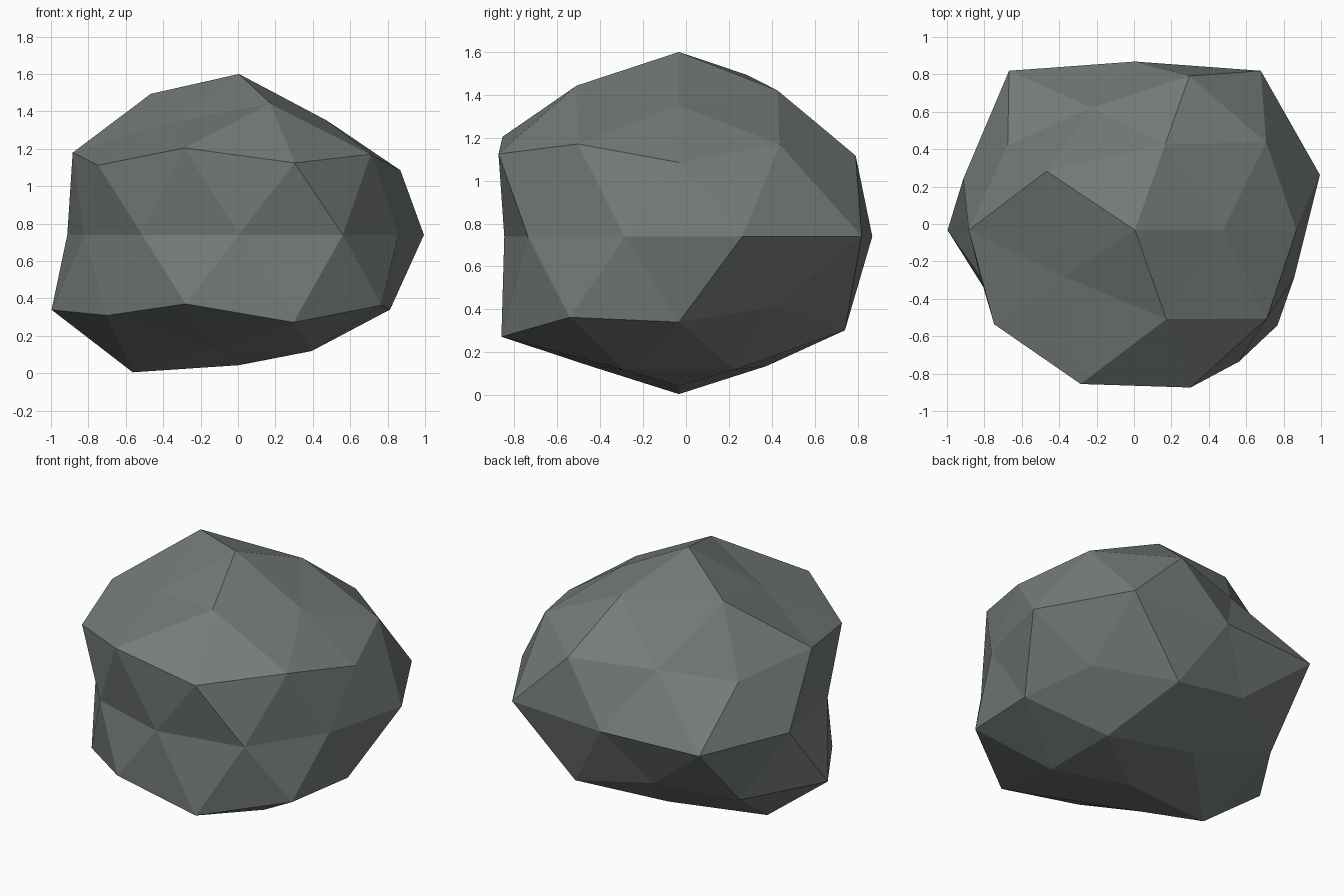
import bpy, bmesh, math

if "Cube" in bpy.data.objects:
    bpy.data.objects.remove(bpy.data.objects["Cube"])

# stone colour
stone = bpy.data.materials.new("grey_green_stone")
stone.diffuse_color = (0.175, 0.20, 0.19, 1)
stone.use_nodes = True
stone.node_tree.nodes["Principled BSDF"].inputs["Base Color"].default_value = stone.diffuse_color

# radius of each point, ring by ring from top to bottom, counter-clockwise from +x
RADII = [
    [1.075],
    [0.897, 1.0, 1.108, 0.88, 1.034],
    [1.02, 0.88, 1.045, 1.105, 1.025],
    [0.965, 1.053, 0.94, 1.04, 1.075],
    [1.04, 1.145, 0.98, 1.145, 0.965, 0.87, 0.88, 0.885, 0.945, 0.895],
    [0.915, 0.93, 1.12, 1.032, 1.053],
    [0.95, 1.04, 1.01, 1.025, 1.112],
    [0.913, 0.888, 1.08, 0.89, 0.913],
    [0.871],
]
SCALE = (1.0, 0.92, 0.80)
CENTRE = (0.005, -0.033, 0.74)


def ring_order(v):
    angle = math.degrees(math.atan2(v.co.y, v.co.x))
    return (-round(v.co.z, 2), (angle + 5) % 360)


# boulder: faceted ball pushed in and out along its radii, then flattened
bm = bmesh.new()
bmesh.ops.create_icosphere(bm, subdivisions=2, radius=1)
radii = [r for ring in RADII for r in ring]
for v, r in zip(sorted(bm.verts, key=ring_order), radii):
    v.co = [c + s * r * p for c, s, p in zip(CENTRE, SCALE, v.co)]
bmesh.ops.recalc_face_normals(bm, faces=bm.faces)
mesh = bpy.data.meshes.new("boulder")
bm.to_mesh(mesh)
bm.free()
mesh.materials.append(stone)
bpy.context.collection.objects.link(bpy.data.objects.new("boulder", mesh))
